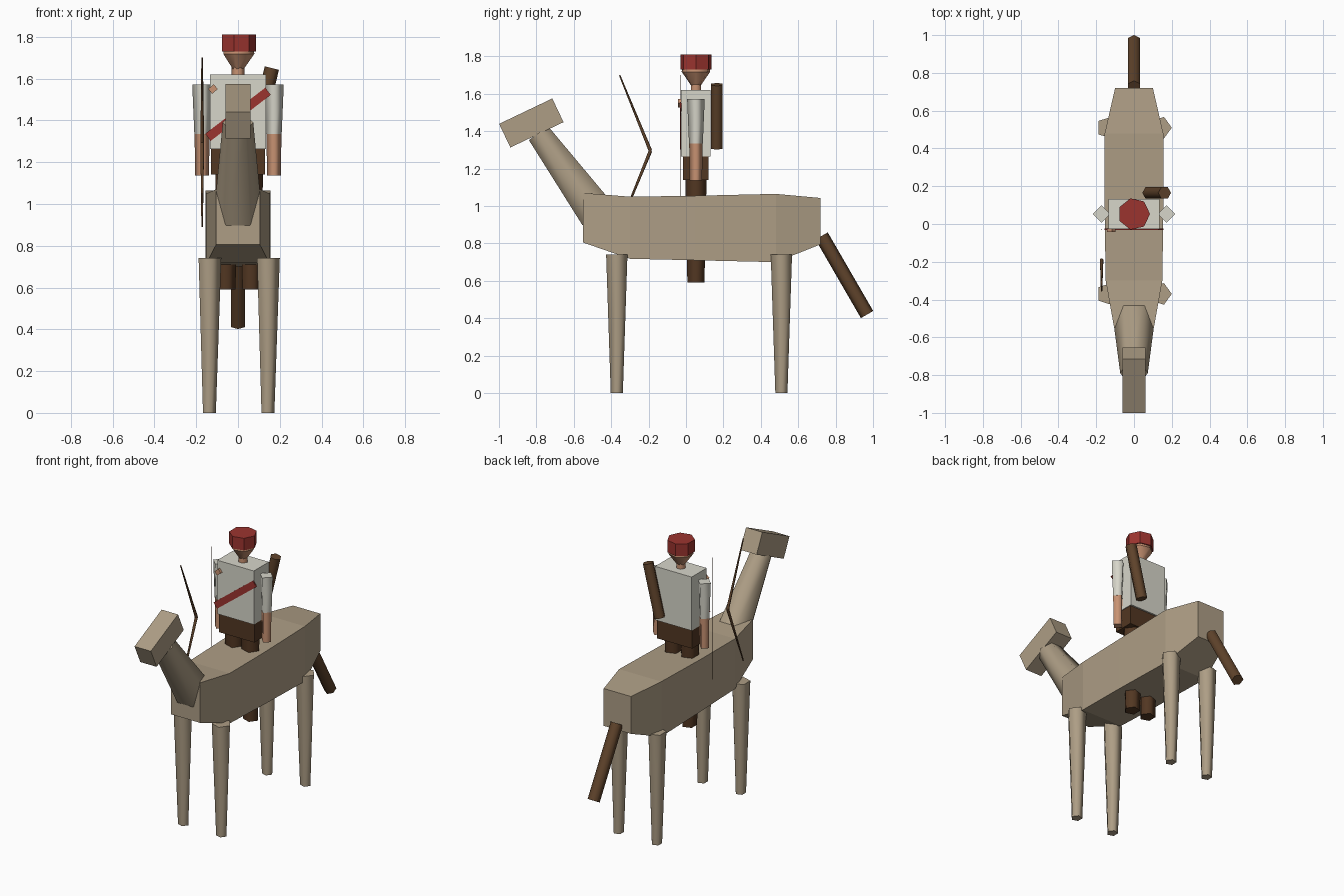
import bpy
import math
from mathutils import Vector, Matrix

default = bpy.data.objects.get("Cube")
if default:
    bpy.data.objects.remove(default, do_unlink=True)


def material(name, rgb):
    mat = bpy.data.materials.new(name)
    mat.use_nodes = True
    mat.diffuse_color = (*rgb, 1)
    mat.node_tree.nodes["Principled BSDF"].inputs["Base Color"].default_value = (*rgb, 1)
    return mat


TAN = material("tan hide", (0.42, 0.34, 0.235))
CLOTH = material("off white cloth", (0.68, 0.67, 0.59))
RED = material("red cloth", (0.33, 0.034, 0.028))
SKIN = material("skin", (0.58, 0.29, 0.17))
BROWN = material("brown leather", (0.115, 0.056, 0.024))
DARK = material("dark brown trousers", (0.085, 0.038, 0.016))


def loft(name, rings, mat, smooth=False):
    """Skin a list of equal rings and close both ends."""
    n = len(rings[0])
    verts = [p for ring in rings for p in ring]
    faces = [tuple(reversed(range(n))), tuple(range(len(verts) - n, len(verts)))]
    for k in range(len(rings) - 1):
        for i in range(n):
            j = (i + 1) % n
            faces.append((k * n + i, k * n + j, k * n + n + j, k * n + n + i))
    mesh = bpy.data.meshes.new(name)
    mesh.from_pydata(verts, [], faces)
    mesh.materials.append(mat)
    for face in mesh.polygons:
        face.use_smooth = smooth and face.index > 1
    obj = bpy.data.objects.new(name, mesh)
    bpy.context.collection.objects.link(obj)
    return obj


def rod(name, start, end, r_start, r_end, sides, mat, roll=0.0, smooth=True):
    """Tapered prism between two points, first corner towards x."""
    a, b = Vector(start), Vector(end)
    d = (b - a).normalized()
    e1 = Vector((1, 0, 0))
    e1 = (e1 - d * e1.dot(d)).normalized()
    e2 = d.cross(e1)
    angles = [roll + math.tau * i / sides for i in range(sides)]
    rings = [[c + r * (math.cos(t) * e1 + math.sin(t) * e2) for t in angles]
             for c, r in ((a, r_start), (b, r_end))]
    return loft(name, rings, mat, smooth)


def box(name, center, size, mat, tilt=0.0, axis="X"):
    turn = Matrix.Rotation(tilt, 3, axis)
    x, y, z = (s / 2 for s in size)
    rings = [[Vector(center) + turn @ Vector((sx * x, sy * y, h))
              for sx, sy in ((-1, -1), (1, -1), (1, 1), (-1, 1))] for h in (-z, z)]
    return loft(name, rings, mat)


# Mount: barrel as rectangular sections (y, half width, bottom, top)
sections = [(-0.55, 0.105, 0.805, 1.07), (-0.30, 0.15, 0.718, 1.05),
            (0.05, 0.155, 0.71, 1.055), (0.48, 0.155, 0.70, 1.065),
            (0.72, 0.10, 0.795, 1.043)]
loft("mount_body", [[(w, y, lo), (-w, y, lo), (-w, y, hi), (w, y, hi)]
                    for y, w, lo, hi in sections], TAN)
rod("mount_neck", (0, -0.473, 0.956), (0, -0.789, 1.39), 0.115, 0.073, 6, TAN)
box("mount_head", (0, -0.827, 1.444), (0.12, 0.315, 0.14), TAN, math.radians(25.5))
for side, x in (("left", 0.14), ("right", -0.14)):
    for end, y in (("front", -0.37), ("back", 0.51)):
        rod(f"mount_{end}_{side}_leg", (x, y, 0), (x, y, 0.742), 0.034, 0.06, 5, TAN)
rod("mount_tail", (0, 0.725, 0.84), (0, 0.968, 0.42), 0.038, 0.038, 6, BROWN, math.pi / 2)

# Rider: trunk and legs
RY = 0.053
box("rider_torso", (0, RY, 1.442), (0.268, 0.158, 0.356), CLOTH)
box("rider_hips", (0, RY, 1.205), (0.26, 0.136, 0.13), DARK)
for side, s in (("left", 1), ("right", -1)):
    rod(f"rider_{side}_leg", (s * 0.06, RY, 0.59), (s * 0.06, RY, 1.15),
        0.048, 0.06, 5, DARK)
    x = s * 0.172
    rod(f"rider_{side}_sleeve", (x, RY, 1.335), (x, RY, 1.572), 0.037, 0.047, 4, CLOTH)
    rod(f"rider_{side}_forearm", (x, RY, 1.137), (x, RY, 1.336), 0.033, 0.036, 4, SKIN)

# Rider: head and cap
rod("rider_neck", (0, RY, 1.61), (0, RY, 1.67), 0.031, 0.031, 6, SKIN)
rod("rider_face", (0, RY, 1.645), (0, RY, 1.718), 0.027, 0.078, 7, SKIN)
rod("rider_temples", (0, RY, 1.718), (0, RY, 1.76), 0.078, 0.075, 7, SKIN)
rod("rider_cap", (0, RY, 1.73), (0, RY, 1.81), 0.085, 0.085, 7, RED, smooth=False)

# Sash with its clasp
box("sash", (0, -0.028, 1.429), (0.362, 0.009, 0.043), RED, math.radians(-37.5), "Y")
box("sash_clasp", (-0.12, -0.032, 1.55), (0.035, 0.02, 0.03), SKIN, math.radians(-40), "Y")

# Quiver on the back
rod("quiver", (0.078, 0.165, 1.31), (0.162, 0.165, 1.65), 0.035, 0.035, 6, BROWN)

# Bow: two tapering limbs and a string
BX = -0.172
for name, z_tip in (("upper", 1.70), ("lower", 0.89)):
    rod(f"bow_{name}_limb", (BX, -0.19, 1.295), (BX, -0.355, z_tip),
        0.01, 0.004, 5, BROWN)
rod("bow_string", (BX, -0.028, 0.89), (BX, -0.028, 1.70), 0.002, 0.002, 4, DARK)
